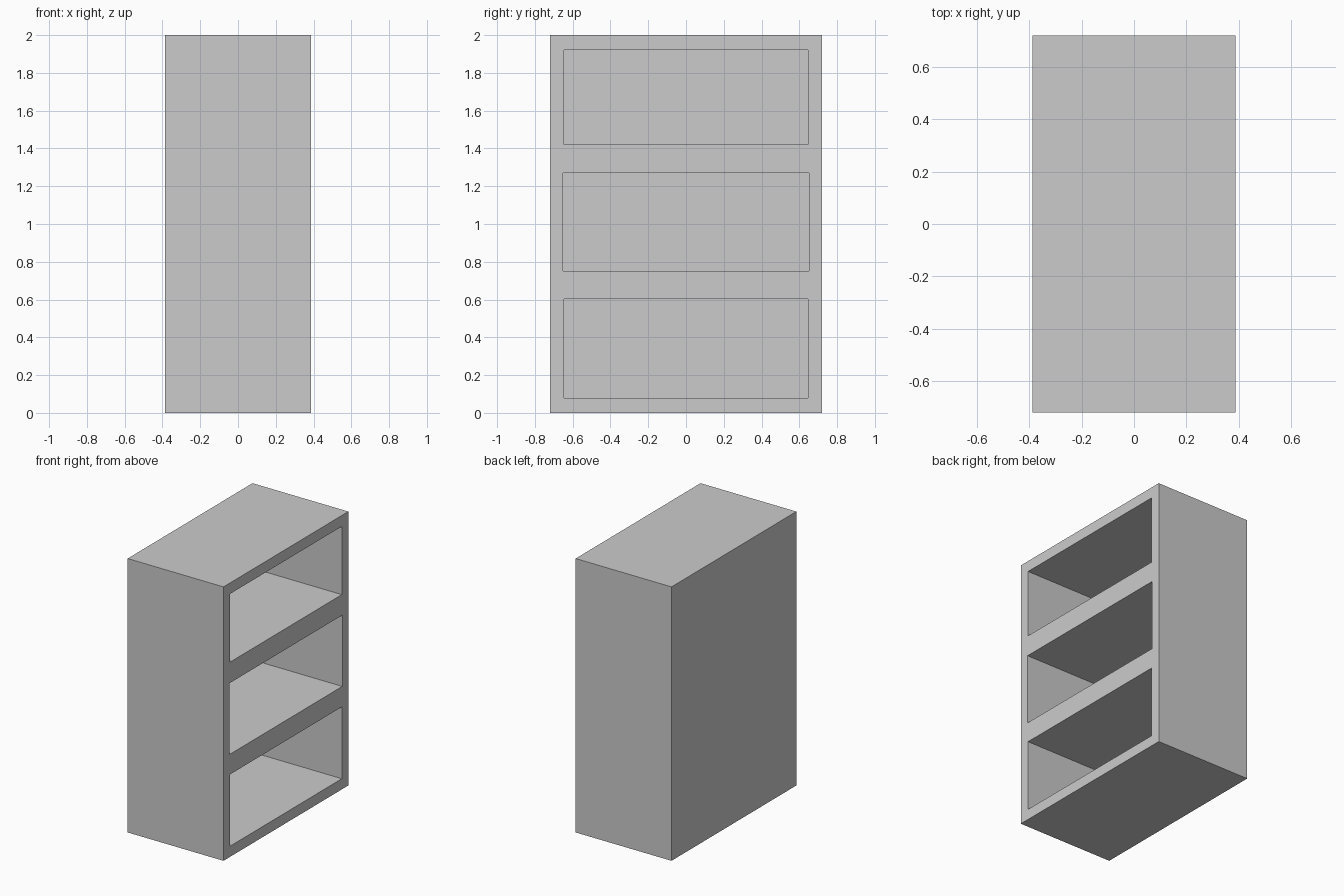
import bpy

if "Cube" in bpy.data.objects:
    bpy.data.objects.remove(bpy.data.objects["Cube"])


def box(name, lo, hi):
    """Axis-aligned box between two corners."""
    centre = [(a + b) / 2 for a, b in zip(lo, hi)]
    bpy.ops.mesh.primitive_cube_add(size=1, location=centre)
    ob = bpy.context.object
    ob.name = name
    ob.scale = [b - a for a, b in zip(lo, hi)]
    bpy.ops.object.transform_apply(location=False, rotation=False, scale=True)
    return ob


HX, HY, HEIGHT = 0.387, 0.72, 2.0
BACK = 0.072  # back panel thickness

# Solid carcass
cabinet = box("shelf_cabinet", (-HX, -HY, 0), (HX, HY, HEIGHT))

# Three compartments open towards +x: half width, bottom, top
for half, z0, z1 in [(0.645, 0.078, 0.602), (0.65, 0.75, 1.27), (0.645, 1.422, 1.92)]:
    cutter = box("compartment_cutter", (-HX + BACK, -half, z0), (HX + 0.1, half, z1))
    cutter.hide_render = True
    mod = cabinet.modifiers.new("compartment", 'BOOLEAN')
    mod.operation = 'DIFFERENCE'
    mod.solver = 'EXACT'
    mod.object = cutter
    bpy.context.view_layer.objects.active = cabinet
    bpy.ops.object.modifier_apply(modifier=mod.name)
    bpy.data.objects.remove(cutter)
